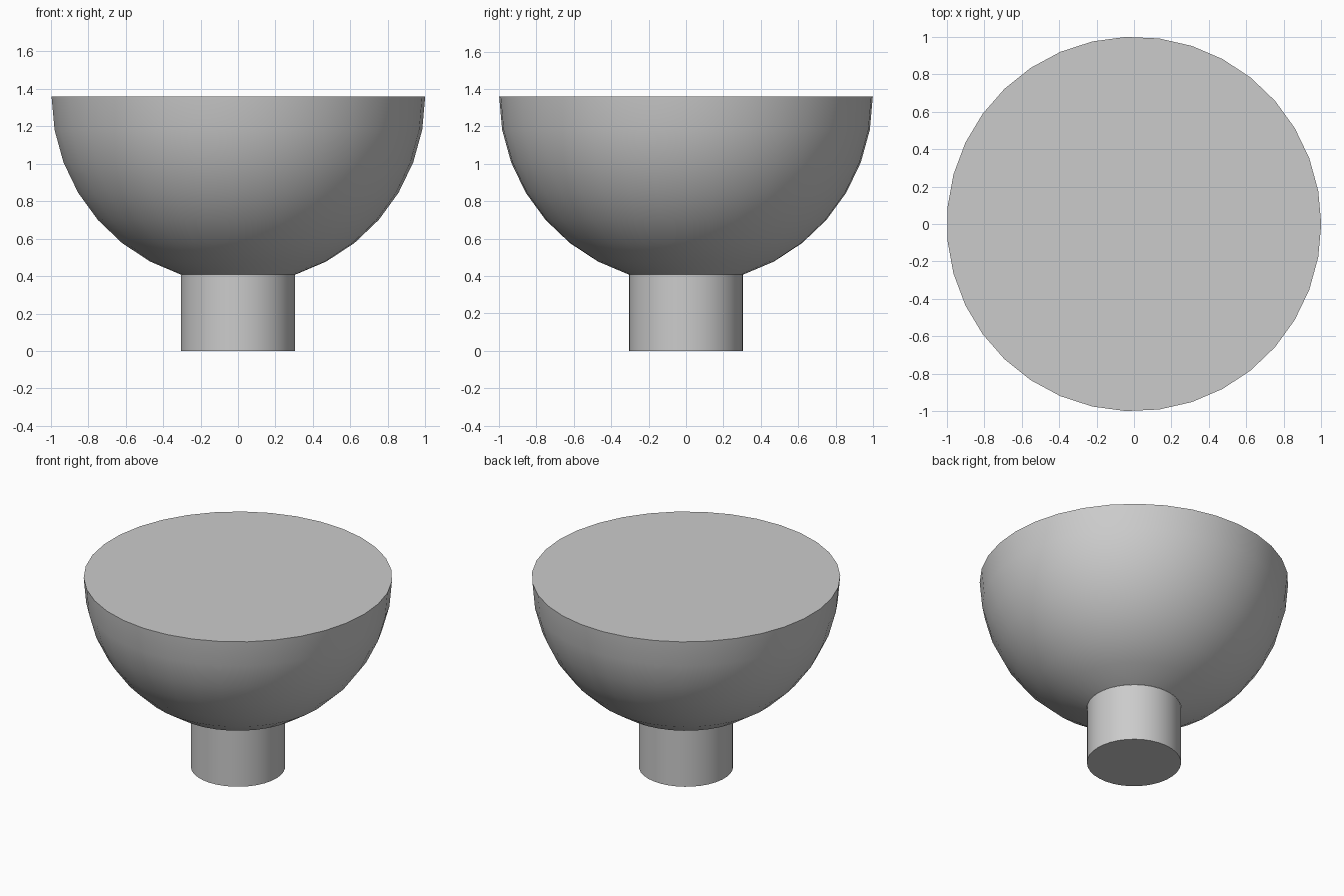
import bpy, bmesh
from math import sin, cos, tau, radians

if "Cube" in bpy.data.objects:
    bpy.data.objects.remove(bpy.data.objects["Cube"])

SEGMENTS = 35
RIM_Z = 1.36
STEM_R = 0.305
SEAM_Z = 0.408


def revolve(name, profile, cap_first=False, cap_last=False):
    """Turn an (r, z) profile, listed bottom to top, about the z axis."""
    bm = bmesh.new()
    rings = []
    for r, z in profile:
        rings.append([bm.verts.new((r * cos(tau * i / SEGMENTS),
                                    r * sin(tau * i / SEGMENTS), z))
                      for i in range(SEGMENTS)])
    for low, high in zip(rings, rings[1:]):
        for i in range(SEGMENTS):
            j = (i + 1) % SEGMENTS
            bm.faces.new((low[i], low[j], high[j], high[i]))
    if cap_first:
        bm.faces.new(rings[0][::-1])
    if cap_last:
        bm.faces.new(rings[-1])
    mesh = bpy.data.meshes.new(name)
    bm.to_mesh(mesh)
    bm.free()
    obj = bpy.data.objects.new(name, mesh)
    bpy.context.collection.objects.link(obj)
    bpy.ops.object.select_all(action='DESELECT')
    obj.select_set(True)
    bpy.context.view_layer.objects.active = obj
    bpy.ops.object.shade_smooth_by_angle(angle=radians(30))
    return obj


# Round stem, open where it joins the dome
revolve("stem", [(STEM_R, 0.0), (STEM_R, SEAM_Z)], cap_first=True)

# Solid half sphere with a flat top
arc = [radians(72.2) * (1 - k / 7) for k in range(8)]
revolve("half_sphere", [(cos(a), RIM_Z - sin(a)) for a in arc], cap_last=True)
